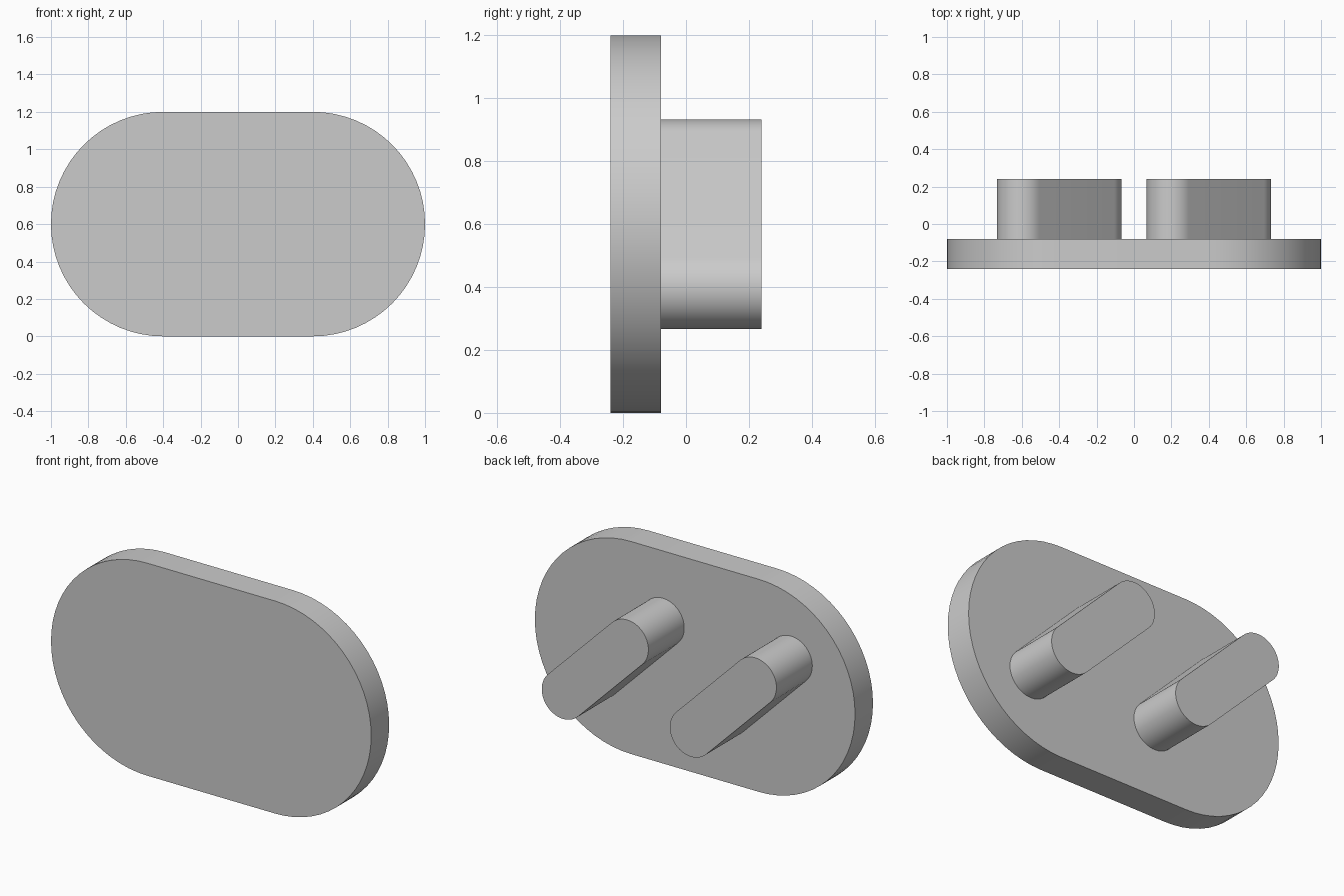
import bpy, bmesh, math
from mathutils import Vector

cube = bpy.data.objects.get("Cube")
if cube:
    bpy.data.objects.remove(cube, do_unlink=True)

grey = bpy.data.materials.new("plain grey")
grey.use_nodes = True
colour = (0.6, 0.6, 0.6, 1)
grey.diffuse_color = colour
grey.node_tree.nodes["Principled BSDF"].inputs["Base Color"].default_value = colour


def slot_prism(name, centre_x, half_run, radius, tilt, y_front, y_back, steps=32):
    """Round-ended slab extruded along y; tilt turns it in the xz plane."""
    bm = bmesh.new()
    ring = []
    for side in (1, -1):
        for i in range(steps + 1):
            a = math.pi * i / steps - math.pi / 2
            x = side * (half_run + radius * math.cos(a))
            z = side * radius * math.sin(a)
            ring.append(bm.verts.new((
                centre_x + x * math.cos(tilt) - z * math.sin(tilt), y_front,
                0.6 + x * math.sin(tilt) + z * math.cos(tilt))))
    face = bm.faces.new(ring)
    extruded = bmesh.ops.extrude_face_region(bm, geom=[face])["geom"]
    verts = [v for v in extruded if isinstance(v, bmesh.types.BMVert)]
    bmesh.ops.translate(bm, verts=verts, vec=Vector((0, y_back - y_front, 0)))
    bmesh.ops.recalc_face_normals(bm, faces=bm.faces[:])
    mesh = bpy.data.meshes.new(name)
    bm.to_mesh(mesh)
    bm.free()
    mesh.materials.append(grey)
    obj = bpy.data.objects.new(name, mesh)
    bpy.context.collection.objects.link(obj)
    bpy.ops.object.select_all(action="DESELECT")
    obj.select_set(True)
    bpy.context.view_layer.objects.active = obj
    bpy.ops.object.shade_smooth_by_angle(angle=math.radians(30))
    return obj


# Front plate
slot_prism("front_plate", 0, 0.4, 0.6, 0, -0.24, -0.08)

# Two slanted pegs on the back, leaning the same way
for name, x in (("right_peg", -0.4), ("left_peg", 0.4)):
    slot_prism(name, x, 0.2 * math.sqrt(2), 0.133, -math.pi / 4, -0.08, 0.24)
